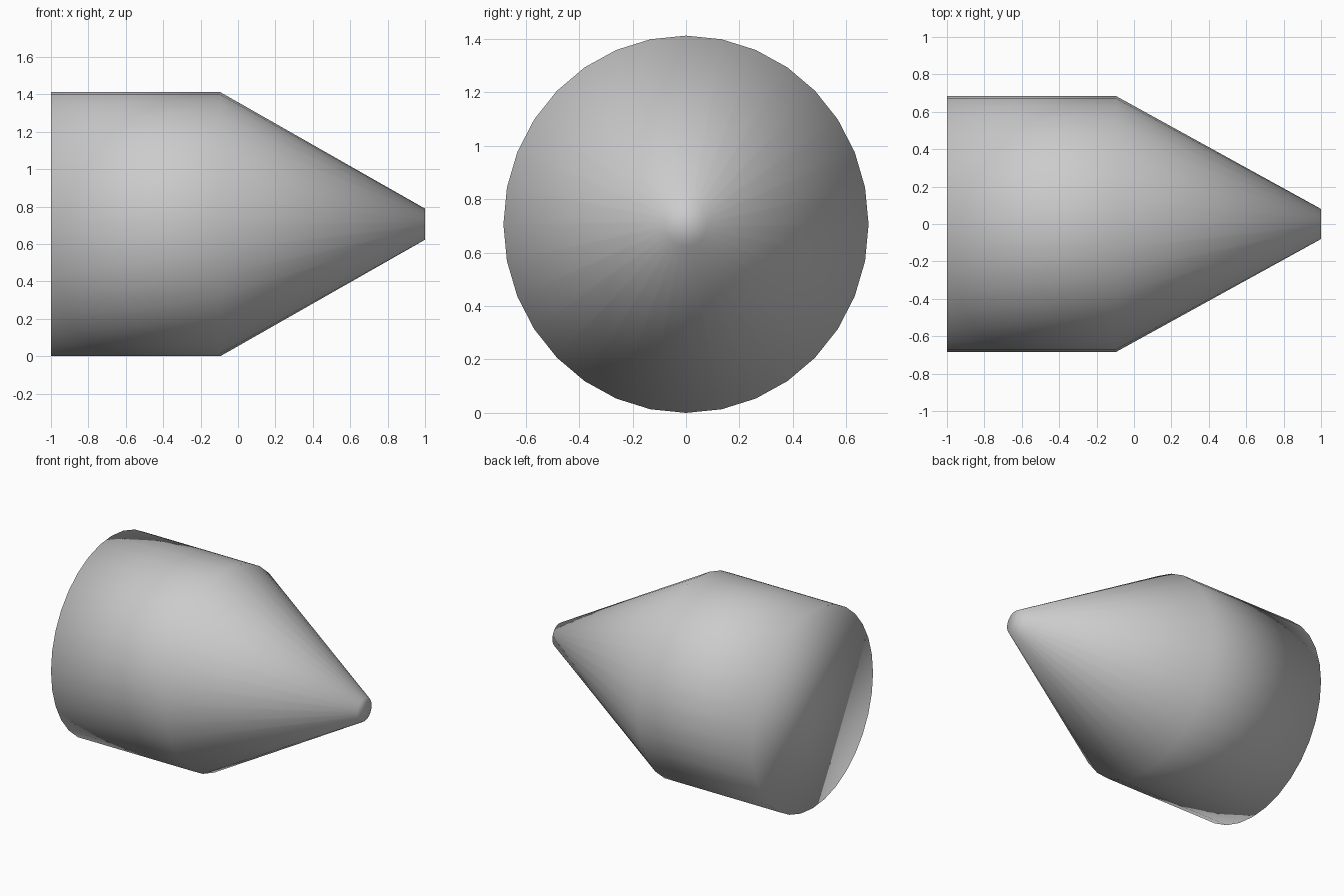
import bpy, bmesh
from math import cos, sin, tau

if "Cube" in bpy.data.objects:
    bpy.data.objects.remove(bpy.data.objects["Cube"])

SIDES = 32
CENTER_Z = 0.706
RATIO = 0.968  # width in y relative to height in z

# Profile along x: (x, radius) for rear rim, shoulder, nose tip
PROFILE = [(-1.0, 0.706), (-0.095, 0.706), (1.0, 0.083)]

bm = bmesh.new()


def ring(x, r):
    return [bm.verts.new((x, RATIO * r * sin(tau * i / SIDES),
                          CENTER_Z + r * cos(tau * i / SIDES)))
            for i in range(SIDES)]


# Barrel and tapered nose walls
rings = [ring(x, r) for x, r in PROFILE]
for a, b in zip(rings, rings[1:]):
    for i in range(SIDES):
        j = (i + 1) % SIDES
        bm.faces.new((a[i], a[j], b[j], b[i]))

# Flat end caps
bm.faces.new(rings[0])
bm.faces.new(rings[-1])
bmesh.ops.recalc_face_normals(bm, faces=bm.faces[:])

# Smooth all over, so shading blends across the rims
for f in bm.faces:
    f.smooth = True

mesh = bpy.data.meshes.new("nose_cone")
bm.to_mesh(mesh)
bm.free()
obj = bpy.data.objects.new("nose_cone", mesh)
bpy.context.collection.objects.link(obj)
